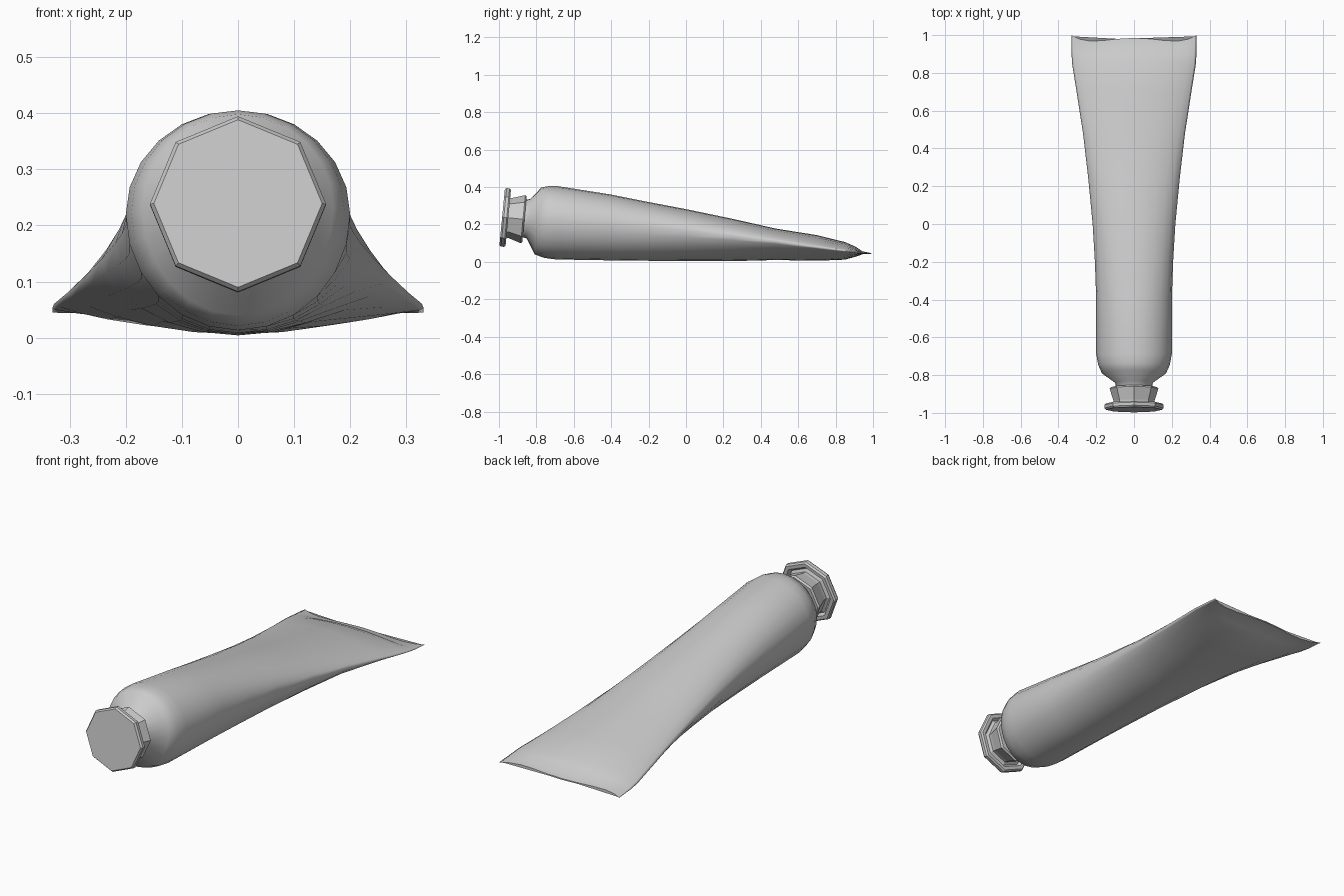
import bpy, bmesh, math
from mathutils import Vector


def make_object(name, rings, close_start=True, close_end=True):
    """Skin a list of equal-length point rings into one mesh object."""
    bm = bmesh.new()
    loops = [[bm.verts.new(p) for p in ring] for ring in rings]
    n = len(loops[0])
    for a, b in zip(loops, loops[1:]):
        for i in range(n):
            j = (i + 1) % n
            bm.faces.new((a[i], a[j], b[j], b[i]))
    if close_start:
        bm.faces.new(loops[0])
    if close_end:
        bm.faces.new(loops[-1])
    bmesh.ops.recalc_face_normals(bm, faces=bm.faces)
    mesh = bpy.data.meshes.new(name)
    bm.to_mesh(mesh)
    bm.free()
    obj = bpy.data.objects.new(name, mesh)
    bpy.context.collection.objects.link(obj)
    return obj


# Tube body: y, half width, bottom z, side-edge z, top z, sharpness, lean
SECTIONS = [
    (-0.870, 0.095, 0.135, 0.235, 0.330, 1.0, 0.10),
    (-0.840, 0.100, 0.125, 0.235, 0.338, 1.0, 0.10),
    (-0.790, 0.170, 0.040, 0.230, 0.398, 1.0, 0.10),
    (-0.745, 0.190, 0.021, 0.225, 0.405, 1.0, 0.06),
    (-0.690, 0.200, 0.013, 0.220, 0.405, 1.0, 0.02),
    (-0.400, 0.200, 0.008, 0.200, 0.360, 1.0, 0.0),
    (-0.200, 0.207, 0.006, 0.185, 0.320, 1.03, 0.0),
    (0.000, 0.219, 0.005, 0.168, 0.282, 1.1, 0.0),
    (0.250, 0.243, 0.004, 0.140, 0.230, 1.25, 0.0),
    (0.480, 0.270, 0.010, 0.112, 0.178, 1.4, 0.0),
    (0.700, 0.304, 0.006, 0.080, 0.143, 1.55, 0.0),
    (0.850, 0.328, 0.012, 0.060, 0.106, 1.6, 0.0),
    (0.905, 0.331, 0.027, 0.052, 0.082, 1.5, 0.0),
    (0.945, 0.331, 0.041, 0.049, 0.056, 1.0, 0.0),
    (0.985, 0.331, 0.042, 0.045, 0.048, 1.0, 0.0),
]


def body_ring(y, w, zb, ze, zt, p, lean):
    wave = max(0.0, (y - 0.85) / 0.135)      # crimped end is wavy
    ring = []
    for i in range(24):
        t = math.tau * i / 24
        c, s = math.cos(t), math.sin(t)
        h = zt - ze if s > 0 else zb - ze
        z = ze + h * abs(s) ** p
        dy = wave * (0.095 * c ** 4 - 0.08 * c ** 2)
        ring.append((w * c, y + lean * (z - ze) + dy, z))
    return ring


body = make_object("tube_body", [body_ring(*s) for s in SECTIONS])
for poly in body.data.polygons:
    poly.use_smooth = len(poly.vertices) == 4

# Octagonal screw cap: axial distance from front, radius
CAP = [(0, 0.150), (0.009, 0.157), (0.025, 0.157), (0.033, 0.150),
       (0.033, 0.132), (0.020, 0.120), (0.028, 0.106), (0.045, 0.108),
       (0.112, 0.129), (0.120, 0.122), (0.120, 0.090)]
tilt = math.radians(5.5)
axis = Vector((0, math.cos(tilt), -math.sin(tilt)))
up = Vector((0, math.sin(tilt), math.cos(tilt)))
side = Vector((1, 0, 0))
origin = Vector((0, -0.983, 0.239))


def cap_ring(a, r):
    angles = [math.tau * i / 8 for i in range(8)]
    return [origin + axis * a + (side * math.cos(t) + up * math.sin(t)) * r
            for t in angles]


make_object("screw_cap", [cap_ring(a, r) for a, r in CAP])
